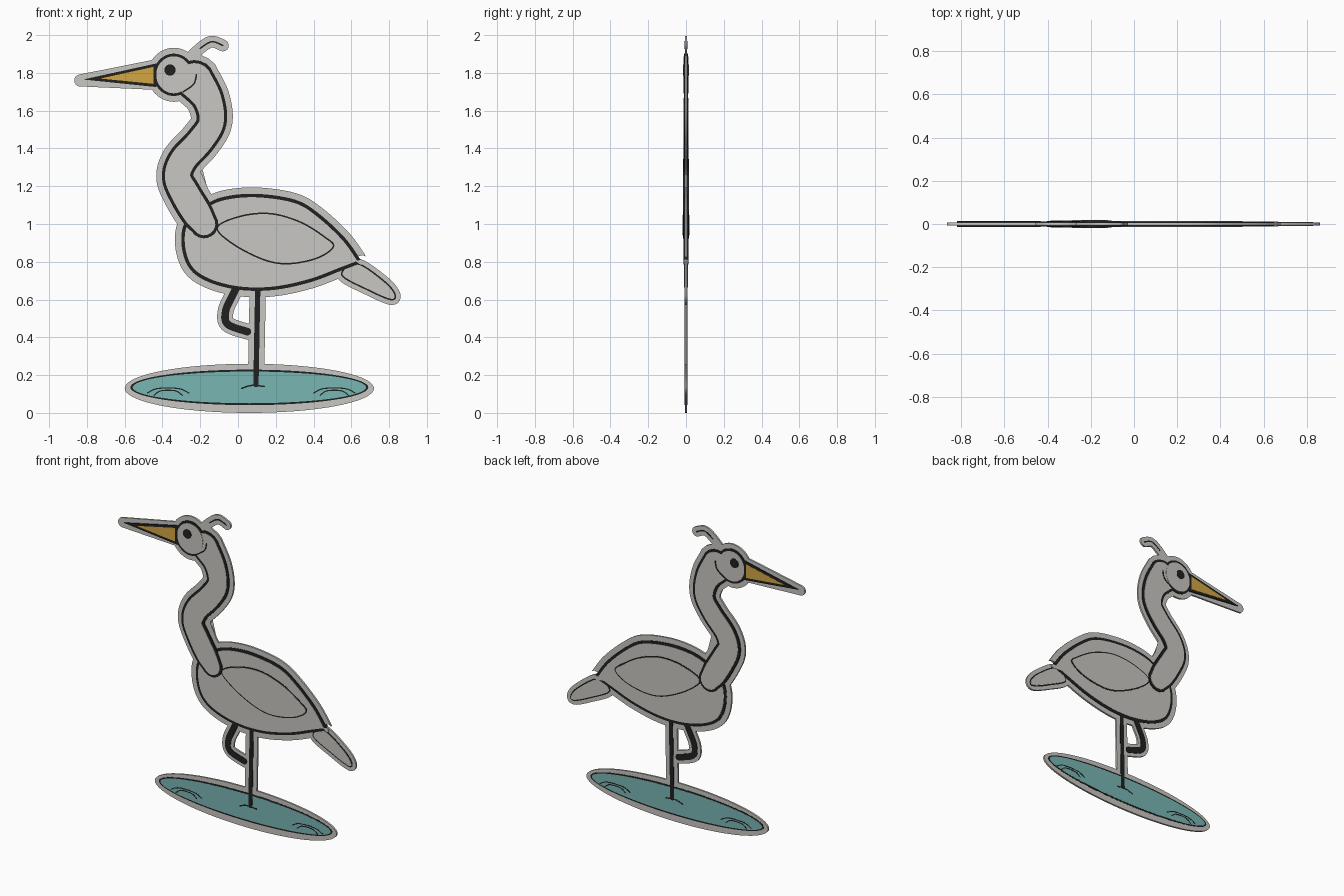
import bpy, bmesh, math
from mathutils import Vector

cube = bpy.data.objects.get("Cube")
if cube:
    bpy.data.objects.remove(cube, do_unlink=True)


def material(name, r, g, b):
    m = bpy.data.materials.new(name)
    m.use_nodes = True
    m.diffuse_color = (r, g, b, 1)
    node = next(n for n in m.node_tree.nodes if n.type == 'BSDF_PRINCIPLED')
    node.inputs["Base Color"].default_value = (r, g, b, 1)
    node.inputs["Roughness"].default_value = 0.7
    return m


grey = material("pale_grey", 0.58, 0.57, 0.54)
black = material("ink_black", 0.015, 0.015, 0.015)
yellow = material("beak_yellow", 0.65, 0.38, 0.06)
teal = material("water_teal", 0.19, 0.47, 0.45)

RIM = 0.006      # half thickness of the backing sheet
LINE = 0.009     # half thickness of the ink layer
FILL = 0.011     # half thickness of the raised fills


def smooth(points, closed, steps=8):
    """Catmull-Rom sampling; a repeated point makes a corner."""
    pts = [Vector(p) for p in points]
    n = len(pts)
    out = []
    for i in range(n if closed else n - 1):
        if closed:
            a, b, c, d = (pts[(i + k) % n] for k in (-1, 0, 1, 2))
        else:
            a, b, c, d = (pts[min(max(i + k, 0), n - 1)] for k in (-1, 0, 1, 2))
        for s in range(steps):
            t = s / steps
            p = b + (c - a) * t / 2 + (2*a - 5*b + 4*c - d) * t*t / 2 + (3*b - a - 3*c + d) * t**3 / 2
            if not out or (p - out[-1]).length > 1e-4:
                out.append(p)
    if not closed:
        out.append(pts[-1])
    return out


def grow(outline, distance):
    """Move a closed outline outward along its normals."""
    n = len(outline)
    area = sum(outline[i - 1].x * outline[i].y - outline[i].x * outline[i - 1].y for i in range(n))
    sign = 1 if area > 0 else -1
    out = []
    for i, p in enumerate(outline):
        t = (outline[(i + 1) % n] - p).normalized() + (p - outline[i - 1]).normalized()
        t.normalize()
        out.append(p + Vector((t.y, -t.x)) * distance * sign)
    return out


def plate(name, outline, depth, mat):
    """Flat sheet in the xz plane, equally thick to the front and back."""
    bm = bmesh.new()
    face = bm.faces.new([bm.verts.new((p[0], -depth, p[1])) for p in outline])
    ext = bmesh.ops.extrude_face_region(bm, geom=[face])
    for v in ext["geom"]:
        if isinstance(v, bmesh.types.BMVert):
            v.co.y = depth
    bmesh.ops.recalc_face_normals(bm, faces=bm.faces)
    mesh = bpy.data.meshes.new(name)
    bm.to_mesh(mesh)
    bm.free()
    mesh.materials.append(mat)
    ob = bpy.data.objects.new(name, mesh)
    bpy.context.collection.objects.link(ob)
    return ob


def stroke(name, path, depth, mat, extra=0.0, radius=None):
    """Ribbon with round ends; path points are (x, z) or (x, z, radius)."""
    pts = smooth([p if radius is None else (p[0], p[1], radius) for p in path], False)
    left, right, caps = [], [], []
    for i, p in enumerate(pts):
        t = (pts[min(i + 1, len(pts) - 1)] - pts[max(i - 1, 0)]).xy.normalized()
        side = Vector((-t.y, t.x)) * (p.z + extra)
        left.append(p.xy + side)
        right.append(p.xy - side)
        if i in (0, len(pts) - 1):
            s = side if i else -side
            caps.append([p.xy + Vector((s.x * math.cos(a) + s.y * math.sin(a),
                                        s.y * math.cos(a) - s.x * math.sin(a)))
                         for a in (math.pi * k / 10 for k in range(1, 10))])
    return plate(name, left + caps[1] + right[::-1] + caps[0], depth, mat)


def ellipse(x, z, rx, rz, n=48):
    return [Vector((x + rx * math.cos(k * math.tau / n), z + rz * math.sin(k * math.tau / n)))
            for k in range(n)]


def layered(name, outline, rim, ink, depth, fill):
    """Backing rim, ink outline and raised fill of one shape."""
    plate(name + "_rim", grow(outline, rim), RIM, grey)
    plate(name + "_outline", grow(outline, ink), depth - 0.002, black)
    plate(name, grow(outline, -ink), depth, fill)


# Water pool with ripples
plate("pool_rim", ellipse(0.06, 0.13, 0.66, 0.13, 72), RIM, grey)
plate("pool_outline", ellipse(0.06, 0.135, 0.63, 0.094, 72), 0.007, black)
plate("pool_water", ellipse(0.06, 0.135, 0.618, 0.084, 72), 0.008, teal)
for side, x in (("right", -0.37), ("left", 0.51)):
    for k, w in enumerate((0.11, 0.075)):
        z = 0.105 - 0.012 * k
        stroke(f"ripple_{side}_{k}", [(x - w, z), (x - w/2, z + 0.024), (x + w/2, z + 0.024), (x + w, z)],
               LINE, black, radius=0.003)
stroke("ripple_leg", [(0.02, 0.13), (0.07, 0.145), (0.14, 0.14)], LINE, black, radius=0.004)

# Legs
straight = [(0.105, 0.68), (0.10, 0.42), (0.095, 0.15)]
bent = [(0.0, 0.68), (-0.03, 0.62), (-0.065, 0.54), (-0.055, 0.47), (0.05, 0.43)]
stroke("standing_leg_rim", straight, RIM, grey, radius=0.043)
stroke("standing_leg", straight, LINE, black, radius=0.014)
stroke("raised_leg_rim", bent, RIM, grey, radius=0.042)
stroke("raised_leg", bent, LINE, black, radius=0.02)

# Tail
tail = smooth([(0.63, 0.79), (0.77, 0.70), (0.83, 0.63), (0.81, 0.60), (0.69, 0.65), (0.55, 0.73)], True)
layered("tail", tail, 0.028, 0.004, 0.0085, grey)

# Body, with a sharp corner at the tail
body = smooth([(-0.27, 1.01), (-0.29, 0.89), (-0.25, 0.77), (-0.15, 0.70), (0.01, 0.66), (0.19, 0.66),
               (0.38, 0.70), (0.54, 0.76), (0.645, 0.80), (0.645, 0.80), (0.56, 0.92), (0.42, 1.05),
               (0.30, 1.12), (0.11, 1.15), (-0.05, 1.14), (-0.16, 1.10)], True)
layered("body", body, 0.043, 0.009, FILL, grey)

# Wing
wing = smooth([(-0.11, 0.98), (0.01, 1.04), (0.17, 1.055), (0.33, 1.01), (0.46, 0.93), (0.505, 0.88),
               (0.42, 0.82), (0.27, 0.79), (0.14, 0.81), (-0.02, 0.89)], True)
plate("wing_outline", grow(wing, 0.004), 0.0125, black)
plate("wing", grow(wing, -0.004), 0.014, grey)

# Neck, thickening toward the chest
neck = [(-0.23, 1.76, 0.10), (-0.16, 1.66, 0.08), (-0.14, 1.54, 0.072), (-0.20, 1.44, 0.074),
        (-0.29, 1.34, 0.075), (-0.32, 1.25, 0.075), (-0.28, 1.16, 0.08), (-0.22, 1.06, 0.08),
        (-0.18, 1.00, 0.068)]
stroke("neck_rim", neck, RIM, grey, extra=0.038)
for ob in (stroke("neck_outline", neck, LINE, black, extra=0.008),
           stroke("neck", neck, 0.0105, grey, extra=-0.008)):
    for v in ob.data.vertices:
        v.co.y *= 1 + 0.85 * max(0, 1.8 - v.co.z)

# Crest
crest = [(-0.27, 1.86), (-0.20, 1.93), (-0.14, 1.965), (-0.08, 1.945)]
stroke("crest_rim", crest, RIM, grey, radius=0.031)
stroke("crest_line", crest[1:], 0.0075, black, radius=0.004)

# Head
layered("head", ellipse(-0.34, 1.79, 0.10, 0.105), 0.038, 0.007, 0.0125, grey)
stroke("cheek_line", [(-0.22, 1.79), (-0.235, 1.74), (-0.29, 1.70)], 0.0135, black, radius=0.004)
plate("eye", ellipse(-0.36, 1.815, 0.03, 0.03, 24), 0.015, black)

# Beak
stroke("beak_rim", [(-0.835, 1.76, 0.032), (-0.44, 1.79, 0.08)], RIM, grey)
plate("beak_outline", [(-0.82, 1.765), (-0.432, 1.85), (-0.432, 1.725)], 0.013, black)
plate("beak", [(-0.73, 1.77), (-0.447, 1.832), (-0.447, 1.742)], 0.014, yellow)

# Smooth the rounded edges while keeping the flat faces crisp
bpy.ops.object.select_all(action='DESELECT')
for ob in bpy.context.collection.objects:
    if ob.type == 'MESH':
        ob.select_set(True)
        bpy.context.view_layer.objects.active = ob
bpy.ops.object.shade_smooth_by_angle(angle=math.radians(35))
